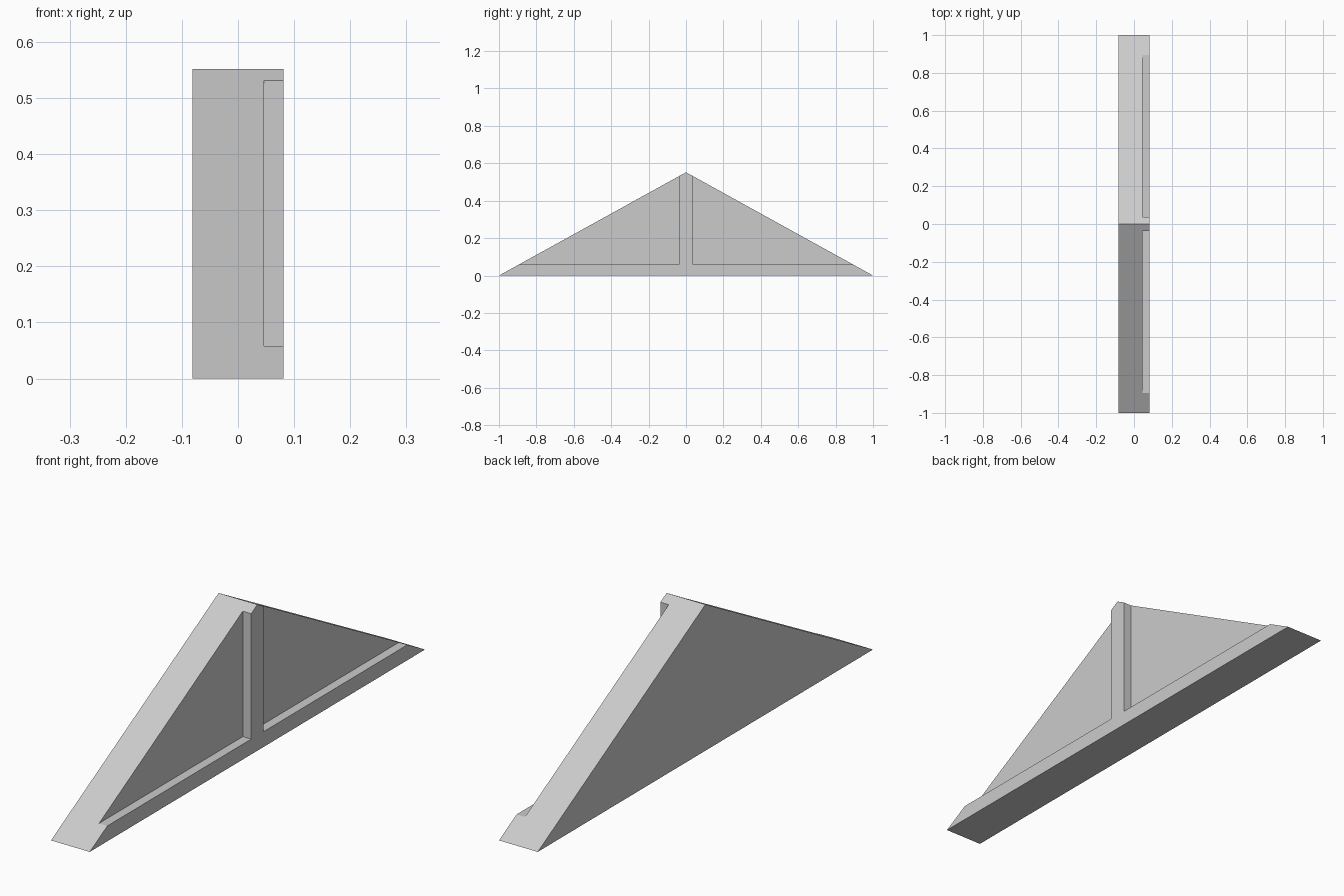
import bpy
import bmesh

if "Cube" in bpy.data.objects:
    bpy.data.objects.remove(bpy.data.objects["Cube"], do_unlink=True)

HALF_WIDTH = 0.081
HEIGHT = 0.552
PANEL_X = 0.046      # face of the recessed panel
RAIL_TOP = 0.058     # height of the bottom rail
POST_HALF = 0.037    # half width of the centre post

grey = bpy.data.materials.new("light grey")
grey.use_nodes = True
grey.diffuse_color = (0.6, 0.6, 0.6, 1)
grey.node_tree.nodes["Principled BSDF"].inputs["Base Color"].default_value = (0.6, 0.6, 0.6, 1)


def prism(name, outline, x0, x1):
    """Extrude a (y, z) outline along x."""
    bm = bmesh.new()
    face = bm.faces.new([bm.verts.new((x0, y, z)) for y, z in outline])
    grown = bmesh.ops.extrude_face_region(bm, geom=[face])["geom"]
    verts = [g for g in grown if isinstance(g, bmesh.types.BMVert)]
    bmesh.ops.translate(bm, verts=verts, vec=(x1 - x0, 0, 0))
    bmesh.ops.recalc_face_normals(bm, faces=bm.faces)
    mesh = bpy.data.meshes.new(name)
    bm.to_mesh(mesh)
    bm.free()
    mesh.materials.append(grey)
    obj = bpy.data.objects.new(name, mesh)
    bpy.context.collection.objects.link(obj)
    return obj


# Triangular gable block
gable = prism("gable", [(-1, 0), (1, 0), (0, HEIGHT)], -HALF_WIDTH, HALF_WIDTH)

# Two recesses that leave the bottom rail and centre post standing
cutters = []
for side, label in ((-1, "front"), (1, "back")):
    near, far = side * POST_HALF, side * 1.2
    outline = [(near, RAIL_TOP), (far, RAIL_TOP), (far, 1), (near, 1)]
    cutter = prism(label + "_recess_cutter", outline, PANEL_X, 0.3)
    cutter.hide_render = True
    cutters.append(cutter)
    cut = gable.modifiers.new(label + "_recess", "BOOLEAN")
    cut.operation = "DIFFERENCE"
    cut.solver = "EXACT"
    cut.object = cutter

# Apply the cuts and drop the helpers
bpy.context.view_layer.objects.active = gable
gable.select_set(True)
for modifier in list(gable.modifiers):
    bpy.ops.object.modifier_apply(modifier=modifier.name)
for cutter in cutters:
    bpy.data.objects.remove(cutter, do_unlink=True)
